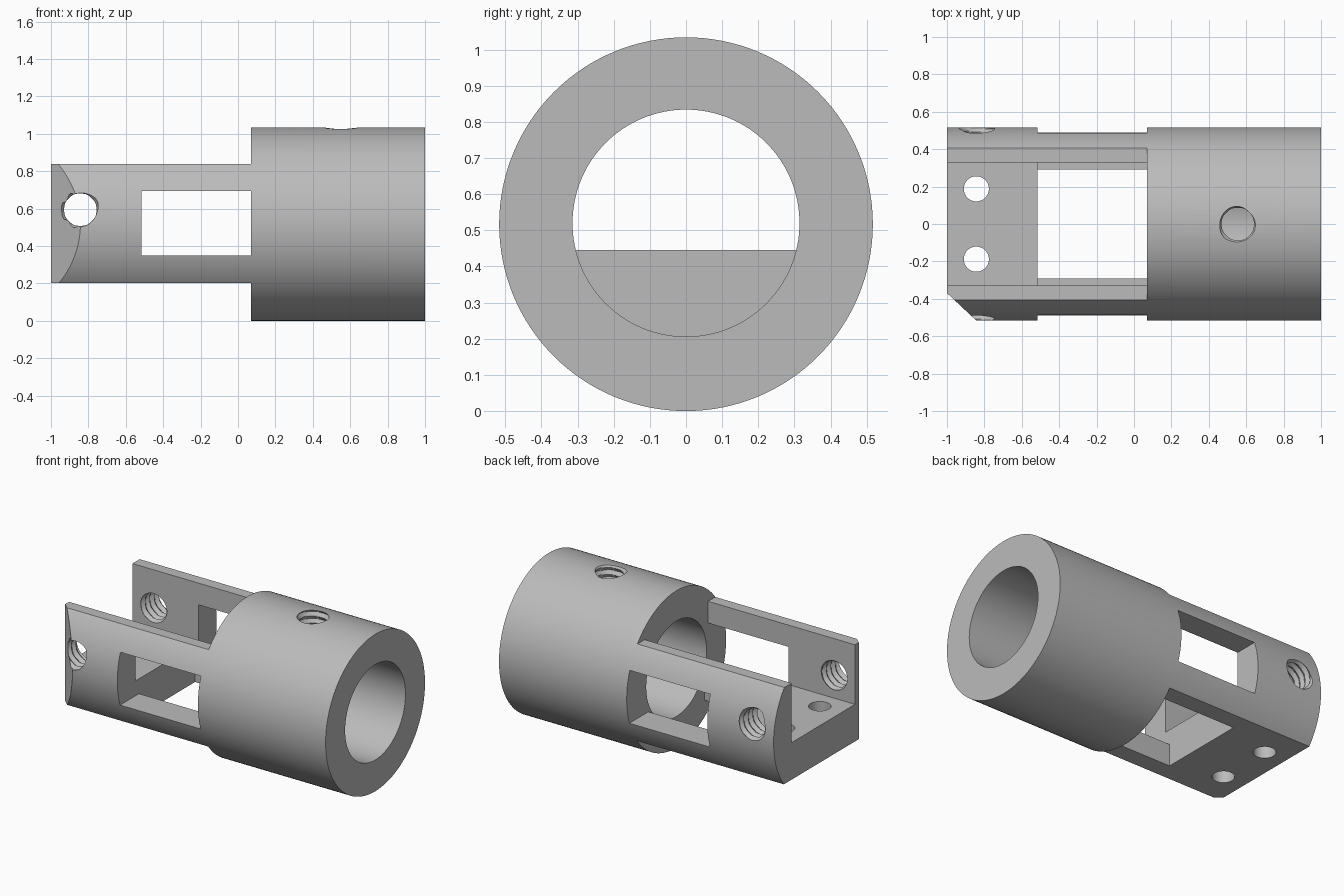
import bpy
import bmesh
from math import pi, sin, cos, radians
from mathutils import Matrix, Vector

cube = bpy.data.objects.get("Cube")
if cube:
    bpy.data.objects.remove(cube, do_unlink=True)

R = 0.517          # outer radius, also the height of the axis
SHOULDER = 0.07    # where the sleeve meets the fork
ALONG_X = Matrix.Rotation(pi / 2, 4, 'Y')
ALONG_Y = Matrix.Rotation(-pi / 2, 4, 'X')

grey = bpy.data.materials.new("plain grey")
grey.use_nodes = True
grey.diffuse_color = (0.5, 0.5, 0.5, 1)
grey.node_tree.nodes["Principled BSDF"].inputs["Base Color"].default_value = (0.5, 0.5, 0.5, 1)


def finish(bm, name):
    bmesh.ops.recalc_face_normals(bm, faces=bm.faces)
    mesh = bpy.data.meshes.new(name)
    bm.to_mesh(mesh)
    bm.free()
    mesh.materials.append(grey)
    ob = bpy.data.objects.new(name, mesh)
    bpy.context.collection.objects.link(ob)
    return ob


def cylinder(name, radius, length, centre, turn=Matrix(), sides=128):
    bm = bmesh.new()
    bmesh.ops.create_cone(bm, cap_ends=True, segments=sides, radius1=radius, radius2=radius,
                          depth=length, matrix=Matrix.Translation(centre) @ turn)
    return finish(bm, name)


def box(name, x, y, z):
    bm = bmesh.new()
    bmesh.ops.create_cube(bm, size=1)
    for v in bm.verts:
        v.co = Vector([a + (b - a) * (c + 0.5) for (a, b), c in zip((x, y, z), v.co)])
    return finish(bm, name)


def thread(name, centre, length, turn=Matrix(), inner=0.086, outer=0.104, pitch=0.046):
    """Solid screw shape whose radius follows a helical ridge."""
    sides, per_turn = 48, 8
    rows = int(length / pitch * per_turn)
    bm = bmesh.new()
    rings = []
    for j in range(rows + 1):
        ring = []
        for i in range(sides):
            a = 2 * pi * i / sides
            phase = (j / per_turn - i / sides) % 1
            r = inner + (outer - inner) * abs(2 * phase - 1)
            ring.append(bm.verts.new((r * cos(a), r * sin(a), (j / rows - 0.5) * length)))
        rings.append(ring)
    for low, high in zip(rings, rings[1:]):
        for i in range(sides):
            k = (i + 1) % sides
            bm.faces.new((low[i], low[k], high[k]))
            bm.faces.new((low[i], high[k], high[i]))
    bm.faces.new(rings[0])
    bm.faces.new(rings[-1])
    bm.transform(Matrix.Translation(centre) @ turn)
    return finish(bm, name)


def corner_wedge(name):
    """Prism that bevels the front corner of the fork."""
    bm = bmesh.new()
    outline = [(-1.04, -0.332), (-0.786, -0.57), (-1.04, -0.57)]
    face = bm.faces.new([bm.verts.new((x, y, 0)) for x, y in outline])
    top = bmesh.ops.extrude_face_region(bm, geom=[face])["geom"]
    bmesh.ops.translate(bm, vec=(0, 0, 1.1),
                        verts=[v for v in top if isinstance(v, bmesh.types.BMVert)])
    return finish(bm, name)


# Round bar that everything is cut from
body = cylinder("sleeve_with_fork", R, 2, (0, 0, R), ALONG_X)

# Fork: flat top and bottom, open channel, side windows, floor opening, bevel
cutters = [
    box("top_flat", (-1.1, SHOULDER), (-0.6, 0.6), (0.838, 1.2)),
    box("bottom_flat", (-1.1, SHOULDER), (-0.6, 0.6), (-0.1, 0.202)),
    box("channel", (-1.1, SHOULDER), (-0.33, 0.33), (0.446, 1.1)),
    box("side_windows", (-0.517, SHOULDER), (-0.7, 0.7), (0.348, 0.695)),
    box("floor_opening", (-0.517, SHOULDER), (-0.292, 0.292), (0.1, 0.6)),
    corner_wedge("corner_bevel"),
    # Sleeve bore
    cylinder("bore", 0.314, 1.3, (0.55, 0, 0.52), ALONG_X),
    # Threaded screw holes
    thread("sleeve_screw_hole", (0.555, 0, 0.94), 0.34),
]
for side in (-1, 1):
    cutters.append(thread("fork_screw_hole", (-0.843, side * 0.43, 0.594), 0.32, ALONG_Y))
    cutters.append(cylinder("floor_hole", 0.067, 0.5, (-0.843, side * 0.188, 0.35), sides=48))

bpy.ops.object.select_all(action='DESELECT')
body.select_set(True)
bpy.context.view_layer.objects.active = body
for cutter in cutters:
    mod = body.modifiers.new(cutter.name, 'BOOLEAN')
    mod.operation = 'DIFFERENCE'
    mod.solver = 'EXACT'
    mod.object = cutter
    bpy.ops.object.modifier_apply(modifier=mod.name)
    bpy.data.objects.remove(cutter, do_unlink=True)

bpy.ops.object.shade_smooth_by_angle(angle=radians(25))
